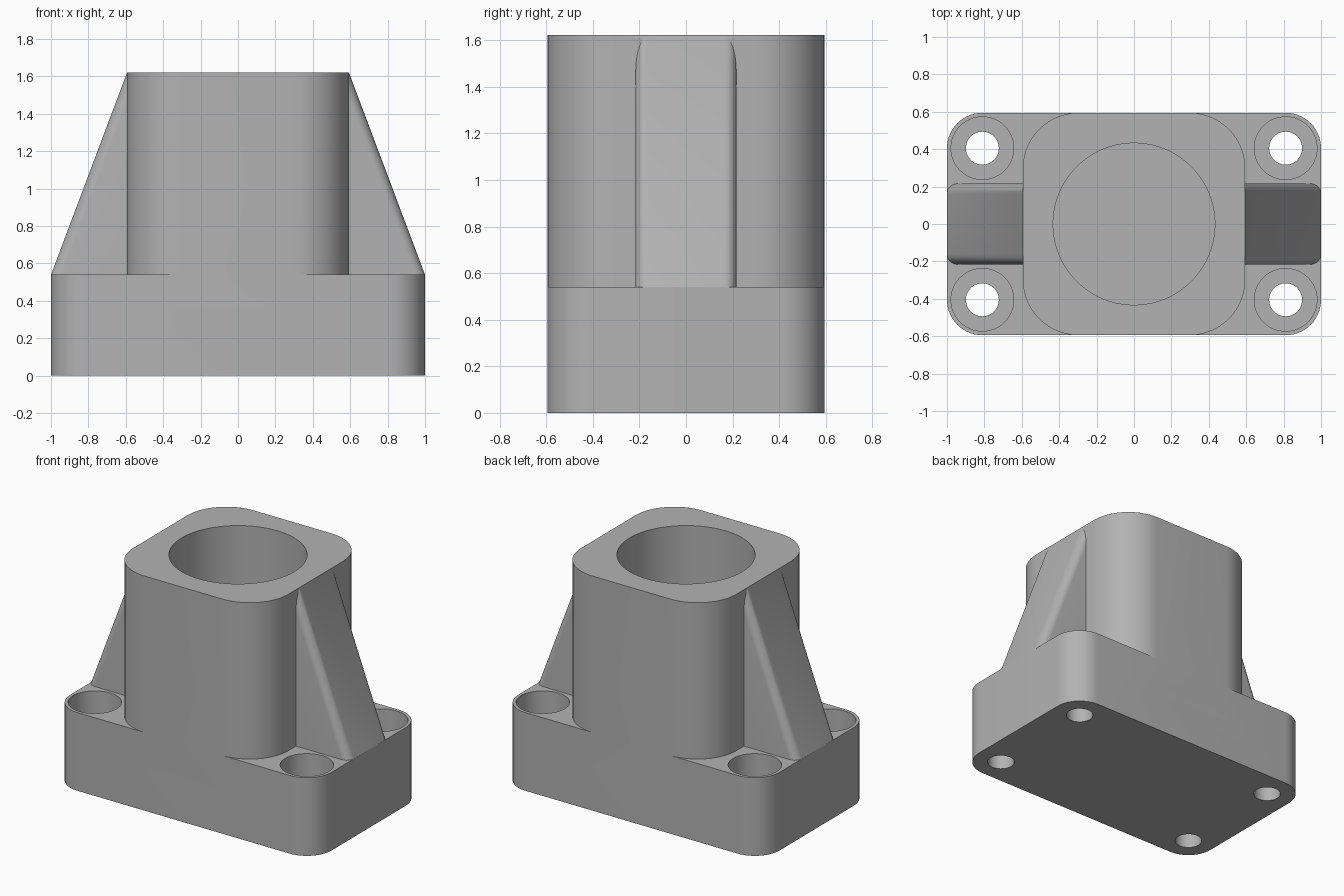
import bpy, bmesh, math

if "Cube" in bpy.data.objects:
    bpy.data.objects.remove(bpy.data.objects["Cube"])

U = 1 / 18.5            # one design millimetre
HALF = 11 * U           # half depth of base, half width of boss
BASE_H, TOP = 10 * U, 30 * U

grey = bpy.data.materials.new("mid grey")
grey.diffuse_color = (0.45, 0.45, 0.45, 1)
grey.use_nodes = True
grey.node_tree.nodes["Principled BSDF"].inputs["Base Color"].default_value = grey.diffuse_color


def loft(name, rings):
    """Closed solid through rings of points with equal counts."""
    bm = bmesh.new()
    loops = [[bm.verts.new(p) for p in ring] for ring in rings]
    n = len(loops[0])
    for a, b in zip(loops, loops[1:]):
        for i in range(n):
            j = (i + 1) % n
            bm.faces.new((a[i], a[j], b[j], b[i]))
    bm.faces.new(loops[0][::-1])
    bm.faces.new(loops[-1])
    bmesh.ops.recalc_face_normals(bm, faces=bm.faces)
    me = bpy.data.meshes.new(name)
    bm.to_mesh(me)
    bm.free()
    me.materials.append(grey)
    ob = bpy.data.objects.new(name, me)
    bpy.context.collection.objects.link(ob)
    return ob


def rounded_block(name, hx, hy, r, z0, z1, seg=14):
    pts = []
    for k, (sx, sy) in enumerate([(1, 1), (-1, 1), (-1, -1), (1, -1)]):
        for i in range(seg + 1):
            a = (k + i / seg) * math.pi / 2
            pts.append((sx * (hx - r) + r * math.cos(a), sy * (hy - r) + r * math.sin(a)))
    return loft(name, [[(x, y, z) for x, y in pts] for z in (z0, z1)])


def cylinder(name, x, y, r, z0, z1, seg=64):
    angles = [2 * math.pi * i / seg for i in range(seg)]
    return loft(name, [[(x + r * math.cos(a), y + r * math.sin(a), z) for a in angles]
                       for z in (z0, z1)])


def rib(name, side):
    """Sloping web with its two outer edges rounded."""
    w, ry, rx, inner = 4 * U, U, 1.07 * U, 0.5

    def ring(outer, z):
        arc = [(outer - rx + rx * math.cos(a), w - ry + ry * math.sin(a))
               for a in (i * math.pi / 16 for i in range(9))]
        pts = [(inner, -w)] + [(x, -y) for x, y in arc[::-1]] + arc + [(inner, w)]
        return [(side * x, y, z) for x, y in pts]
    return loft(name, [ring(0.9995, 0.3), ring(0.9995, BASE_H), ring(HALF - 0.001, TOP - 0.002)])


def combine(target, other, operation):
    mod = target.modifiers.new(operation.lower(), 'BOOLEAN')
    mod.operation, mod.object, mod.solver = operation, other, 'EXACT'
    bpy.context.view_layer.objects.active = target
    bpy.ops.object.modifier_apply(modifier=mod.name)
    bpy.data.objects.remove(other)


# Base flange, square boss and side ribs
body = rounded_block("housing_body", 1, HALF, 3.5 * U, 0, BASE_H)
combine(body, rounded_block("boss", HALF, HALF, 5.5 * U, 0.3, TOP), 'UNION')
for s in (1, -1):
    combine(body, rib("rib", s), 'UNION')

# Blind bore
combine(body, cylinder("bore", 0, 0, 8 * U, 5 * U, TOP + 0.1, 96), 'DIFFERENCE')

# Counterbored bolt holes
for sx in (1, -1):
    for sy in (1, -1):
        x, y = sx * 15 * U, sy * 7.5 * U
        combine(body, cylinder("bolt_hole", x, y, 1.63 * U, -0.1, BASE_H + 0.1, 48), 'DIFFERENCE')
        combine(body, cylinder("counterbore", x, y, 3.1 * U, 5 * U, BASE_H + 0.1, 48), 'DIFFERENCE')

bpy.ops.object.select_all(action='DESELECT')
body.select_set(True)
bpy.context.view_layer.objects.active = body
bpy.ops.object.shade_smooth_by_angle(angle=math.radians(25))
